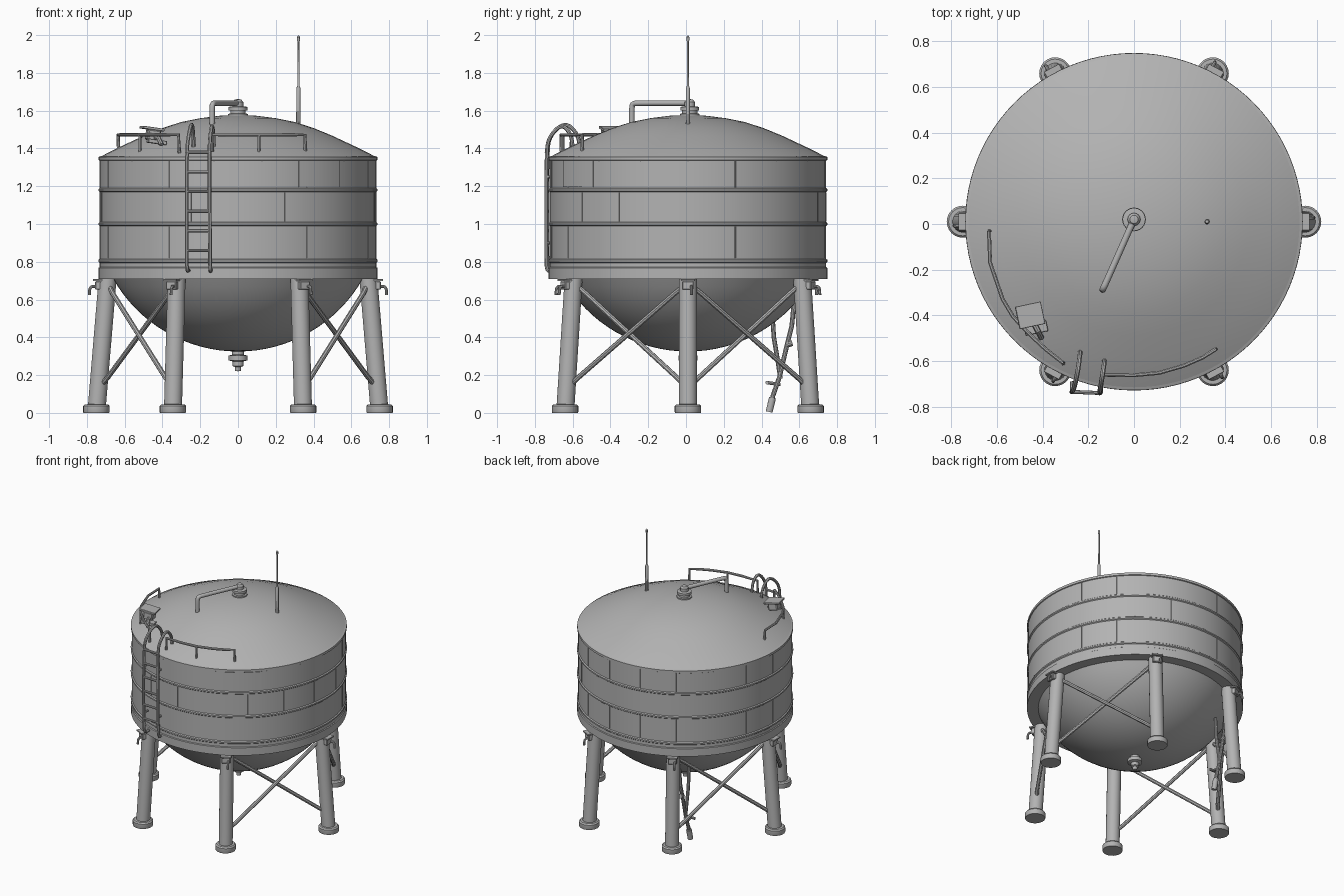
import bpy, bmesh, math
from mathutils import Vector, Matrix

if "Cube" in bpy.data.objects:
    bpy.data.objects.remove(bpy.data.objects["Cube"])

GREY = (0.45, 0.45, 0.45, 1)
mat = bpy.data.materials.new("plain grey")
mat.use_nodes = True
mat.diffuse_color = GREY
mat.node_tree.nodes["Principled BSDF"].inputs["Base Color"].default_value = GREY
CY = 0.01          # tank axis in y
R = 0.735          # tank radius


def finish(name, bm):
    bmesh.ops.recalc_face_normals(bm, faces=bm.faces[:])
    me = bpy.data.meshes.new(name)
    bm.to_mesh(me)
    bm.free()
    ob = bpy.data.objects.new(name, me)
    bpy.context.collection.objects.link(ob)
    me.materials.append(mat)
    bpy.ops.object.select_all(action='DESELECT')
    ob.select_set(True)
    bpy.context.view_layer.objects.active = ob
    bpy.ops.object.shade_smooth_by_angle(angle=math.radians(35))
    return ob


def lathe(name, profile, segs=64, loc=(0, CY, 0), rot=None):
    """Spin a (radius, height) profile about the vertical axis."""
    bm = bmesh.new()
    vs = [bm.verts.new((r, 0, z)) for r, z in profile]
    es = [bm.edges.new(p) for p in zip(vs, vs[1:])]
    bmesh.ops.spin(bm, geom=vs + es, cent=(0, 0, 0), axis=(0, 0, 1),
                   angle=math.tau, steps=segs, use_merge=True)
    bmesh.ops.remove_doubles(bm, verts=bm.verts[:], dist=1e-5)
    m = Matrix.Translation(loc)
    bm.transform(m @ rot if rot else m)
    return finish(name, bm)


def tube(name, pts, r, segs=8, smooth=False):
    """Capped round tube along a path, mitred at the bends."""
    pts = [Vector(p) for p in pts]
    if smooth:  # round the corners by corner cutting
        for _ in range(2):
            new = [pts[0]]
            for a, b in zip(pts, pts[1:]):
                new += [a.lerp(b, 0.25), a.lerp(b, 0.75)]
            pts = new + [pts[-1]]
    bm = bmesh.new()
    rings, side = [], None
    for i, p in enumerate(pts):
        t = (pts[min(i + 1, len(pts) - 1)] - pts[max(i - 1, 0)]).normalized()
        side = side or t.orthogonal()
        side = (side - t * side.dot(t)).normalized()
        up = t.cross(side)
        rings.append([bm.verts.new(p + r * (side * math.cos(a) + up * math.sin(a)))
                      for a in (math.tau * k / segs for k in range(segs))])
    for a, b in zip(rings, rings[1:]):
        for k in range(segs):
            n = (k + 1) % segs
            bm.faces.new((a[k], a[n], b[n], b[k]))
    bm.faces.new(rings[0])
    bm.faces.new(rings[-1])
    return finish(name, bm)


def box(name, loc, size, rot=None):
    bm = bmesh.new()
    bmesh.ops.create_cube(bm, size=1, matrix=Matrix.Diagonal((*size, 1)))
    bmesh.ops.bevel(bm, geom=bm.edges[:], offset=min(size) * 0.12, segments=1, affect='EDGES')
    m = Matrix.Translation(loc)
    bm.transform(m @ rot if rot else m)
    return finish(name, bm)


# Tank shell: wall, shallow domed roof and round belly
lathe("tank_wall", [(0.655, 0.71), (R + 0.003, 0.71), (R + 0.003, 0.768), (R - 0.003, 0.772),
                    (R - 0.003, 1.335), (R + 0.003, 1.338), (R + 0.003, 1.355), (R - 0.01, 1.36)], 96)
lathe("roof", [(R, 1.352), (0.67, 1.387), (0.6, 1.42), (0.5, 1.467), (0.4, 1.508), (0.3, 1.54),
               (0.2, 1.56), (0.1, 1.573), (0, 1.576)], 64)
belly = [(0.76 * math.sin(a), 1.085 - 0.76 * math.cos(a))
         for a in (math.radians(60.5) * i / 16 for i in range(17))]
lathe("belly", belly)

# Raised hoops around the wall
for i, z in enumerate((0.805, 1.0, 1.18)):
    lathe(f"hoop_{i}", [(R - 0.006, z - 0.013), (R + 0.004, z - 0.005),
                        (R + 0.004, z + 0.005), (R - 0.006, z + 0.013)], 96)

# Thin vertical seams, staggered per course
for row, (z0, z1) in enumerate(((0.82, 0.988), (1.013, 1.167), (1.193, 1.335))):
    for k in range(18):
        a = math.tau * (k + 0.5 * (row % 2)) / 18
        box(f"seam_{row}_{k}", (0.7315 * math.cos(a), CY + 0.7315 * math.sin(a), (z0 + z1) / 2),
            (0.003, 0.006, z1 - z0), Matrix.Rotation(a, 4, 'Z'))

# Curved access plate on the front left of the wall
bm = bmesh.new()
cols = []
for i in range(9):
    a = math.radians(-64 + 21 * i / 8)
    cols.append([bm.verts.new((r * math.cos(a), CY + r * math.sin(a), z))
                 for r, z in ((0.73, 1.195), (0.737, 1.195), (0.737, 1.335), (0.73, 1.335))])
for a, b in zip(cols, cols[1:]):
    for k in range(4):
        bm.faces.new((a[k], a[(k + 1) % 4], b[(k + 1) % 4], b[k]))
bm.faces.new(cols[0])
bm.faces.new(cols[-1])
finish("access_plate", bm)

# Roof vent with its bent pipe
lathe("vent_collar", [(0.052, 1.56), (0.052, 1.583), (0.04, 1.585), (0.04, 1.6), (0.05, 1.602),
                      (0.05, 1.62), (0.028, 1.623), (0.028, 1.645), (0.018, 1.658), (0, 1.662)], 24, (0, 0.02, 0))
tube("vent_pipe", [(0, 0.02, 1.64), (-0.12, -0.25, 1.64), (-0.135, -0.283, 1.638),
                   (-0.137, -0.287, 1.61), (-0.137, -0.287, 1.525)], 0.0145, 12, True)

# Mast
lathe("mast", [(0.012, 1.515), (0.011, 1.72), (0.006, 1.73), (0.005, 1.965), (0.008, 1.972),
               (0.008, 1.99), (0, 2.0)], 10, (0.32, 0.01, 0))

# Bottom outlet
lathe("outlet", [(0.032, 0.335), (0.032, 0.308), (0.05, 0.303), (0.05, 0.278), (0.028, 0.272),
                 (0.028, 0.248), (0.017, 0.243), (0.015, 0.222), (0, 0.22)], 24)

# Legs with feet, brackets and small hooks
BASE = [(0.75, 0), (0.345, 0.65), (-0.345, 0.65), (-0.75, 0), (-0.345, -0.65), (0.345, -0.65)]
TOP = [(0.69, 0), (0.325, 0.605), (-0.325, 0.605), (-0.69, 0), (-0.325, -0.605), (0.325, -0.605)]


def leg_point(i, z):
    b, t = Vector((*BASE[i], 0)), Vector((*TOP[i], 0.715))
    return b.lerp(t, z / 0.715) + Vector((0, CY, 0))


for i in range(6):
    lathe(f"foot_{i}", [(0, 0), (0.068, 0), (0.07, 0.005), (0.07, 0.036), (0.062, 0.045), (0, 0.048)],
          24, leg_point(i, 0))
    tube(f"leg_{i}", [leg_point(i, 0.03), leg_point(i, 0.715)], 0.048, 20)
    a = math.atan2(BASE[i][1], BASE[i][0])
    turn = Matrix.Rotation(a, 4, 'Z')
    c = leg_point(i, 0.67)

    def out(d, s, h):
        return c + turn @ Vector((d, s, h))
    box(f"bracket_{i}", out(0.045, 0, 0.005), (0.035, 0.06, 0.045), turn)
    box(f"bracket_plate_{i}", out(0.05, 0, 0.033), (0.05, 0.075, 0.01), turn)
    tube(f"hook_{i}", [out(0.05, 0.018, 0), out(0.09, 0.018, 0), out(0.093, 0.018, -0.045)], 0.008, 8, True)

# Crossed braces on the pairs beside each side leg
for n, (i, j) in enumerate(((0, 1), (0, 5), (3, 2), (3, 4))):
    for s, (a, b) in enumerate(((i, j), (j, i))):
        p, q = leg_point(a, 0.13), leg_point(b, 0.69)
        d = (q - p).normalized()
        o = Vector((p.x + q.x, p.y + q.y, 0)).normalized() * (0.008 if s else -0.008)
        tube(f"brace_{n}_{s}", [p + d * 0.02, p.lerp(q, 0.1) + o, p.lerp(q, 0.9) + o, q - d * 0.02], 0.0135, 8)

# Ladder with rails curling over the roof edge
tube("ladder_rail_right", [(-0.262, -0.69, 0.755), (-0.268, -0.728, 0.75), (-0.272, -0.735, 0.80),
                           (-0.272, -0.735, 1.38), (-0.262, -0.72, 1.47), (-0.245, -0.64, 1.54),
                           (-0.237, -0.575, 1.48), (-0.235, -0.56, 1.40)], 0.0105, 8, True)
tube("ladder_rail_left", [(-0.145, -0.70, 0.755), (-0.146, -0.735, 0.75), (-0.148, -0.74, 0.80),
                          (-0.152, -0.74, 1.38), (-0.148, -0.725, 1.46), (-0.138, -0.66, 1.53),
                          (-0.13, -0.61, 1.48), (-0.13, -0.60, 1.41)], 0.0105, 8, True)
for k in range(6):
    z = 0.86 + 0.104 * k
    tube(f"rung_{k}", [(-0.272, -0.735, z), (-0.15, -0.74, z)], 0.0085)
for z in (0.9, 1.25):
    for x, y in ((-0.272, -0.735), (-0.15, -0.74)):
        tube("ladder_standoff", [(x, y, z), (x, -0.69, z)], 0.008)

# Handrails along the roof edge
H = 1.472
tube("handrail_left", [(-0.135, -0.66, 1.385), (-0.135, -0.66, H), (0, -0.662, H), (0.11, -0.652, H),
                       (0.22, -0.62, H), (0.3, -0.585, H), (0.355, -0.55, H), (0.357, -0.548, 1.375)], 0.009)
tube("handrail_left_post", [(0.11, -0.652, 1.38), (0.11, -0.652, H)], 0.008)
tube("handrail_right", [(-0.632, -0.03, 1.38), (-0.635, -0.035, H), (-0.63, -0.17, H), (-0.575, -0.33, H),
                        (-0.53, -0.405, H), (-0.455, -0.485, H), (-0.385, -0.55, H), (-0.315, -0.605, H),
                        (-0.31, -0.61, 1.375)], 0.009)
tube("handrail_right_post", [(-0.52, -0.415, 1.38), (-0.52, -0.415, H)], 0.008)

# Instrument box beside the right handrail
tilt = Matrix.Rotation(math.radians(12), 4, 'Z') @ Matrix.Rotation(math.radians(8), 4, 'Y')
box("instrument_lid", (-0.455, -0.40, 1.505), (0.115, 0.10, 0.014), tilt)
box("instrument_body", (-0.45, -0.41, 1.47), (0.07, 0.07, 0.06), tilt)
box("instrument_base", (-0.43, -0.455, 1.435), (0.10, 0.05, 0.022), tilt)
tube("instrument_pipe", [(-0.45, -0.41, 1.46), (-0.42, -0.47, 1.455), (-0.405, -0.50, 1.42)], 0.012)

# Drain pipes and valve beside the back right leg
X = -0.345
tube("drain_pipe", [(X, 0.575, 0.62), (X, 0.56, 0.46), (X, 0.53, 0.34), (X, 0.495, 0.19),
                    (X, 0.46, 0.09), (X, 0.445, 0.02)], 0.0125, 10)
tube("drain_branch", [(X, 0.455, 0.56), (X, 0.465, 0.40), (X, 0.485, 0.28), (X, 0.50, 0.18)], 0.012, 10)
tube("drain_nozzle", [(X, 0.458, 0.08), (X, 0.44, 0.005)], 0.019, 12)
tube("drain_collar", [(X, 0.563, 0.37), (X, 0.53, 0.36)], 0.016, 10)
tube("valve_stem", [(X, 0.50, 0.15), (X, 0.43, 0.16)], 0.009)
tube("valve_handle", [(X - 0.03, 0.43, 0.16), (X + 0.03, 0.43, 0.16)], 0.01)
